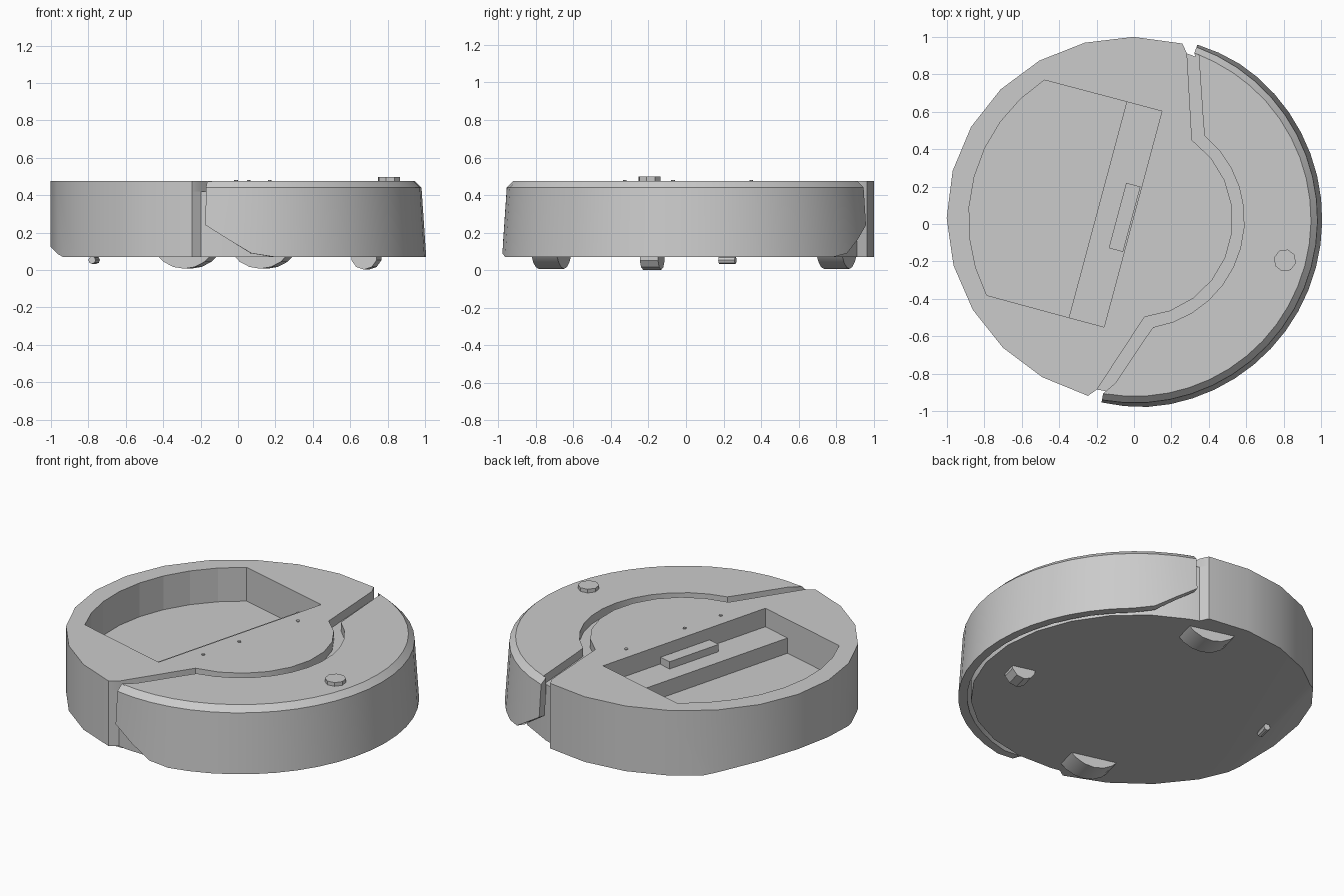
import bpy, bmesh
from math import sin, cos, pi, radians
from mathutils import Matrix, Vector

if "Cube" in bpy.data.objects:
    bpy.data.objects.remove(bpy.data.objects["Cube"])

# Local frame: +X is the driving direction, turned and shifted into place
FRAME = Matrix.Translation((0.006, 0.023, 0)) @ Matrix.Rotation(radians(-15), 4, 'Z')
BASE, DECK, TOP = 0.07, 0.42, 0.475

grey = bpy.data.materials.new("plain_grey")
grey.use_nodes = True
colour = (0.6, 0.6, 0.6, 1)
grey.diffuse_color = colour
grey.node_tree.nodes["Principled BSDF"].inputs["Base Color"].default_value = colour


def finish(name, bm, smooth=True):
    bmesh.ops.recalc_face_normals(bm, faces=bm.faces)
    mesh = bpy.data.meshes.new(name)
    bm.to_mesh(mesh)
    bm.free()
    mesh.materials.append(grey)
    obj = bpy.data.objects.new(name, mesh)
    obj.matrix_world = FRAME
    bpy.context.collection.objects.link(obj)
    if smooth:
        bpy.ops.object.select_all(action='DESELECT')
        obj.select_set(True)
        bpy.context.view_layer.objects.active = obj
        bpy.ops.object.shade_smooth_by_angle(angle=radians(28))
    return obj


def prism(outline, z0, z1):
    bm = bmesh.new()
    face = bm.faces.new([bm.verts.new((x, y, z0)) for x, y in outline])
    ext = bmesh.ops.extrude_face_region(bm, geom=[face])
    verts = [v for v in ext["geom"] if isinstance(v, bmesh.types.BMVert)]
    bmesh.ops.translate(bm, verts=verts, vec=(0, 0, z1 - z0))
    return bm


def arc(a, b, start, end, n):
    angles = [radians(start + (end - start) * i / n) for i in range(n + 1)]
    return [(a * cos(t), b * sin(t)) for t in angles]


def box(x0, x1, y0, y1):
    return [(x0, y0), (x1, y0), (x1, y1), (x0, y1)]


def cut(obj, cutter):
    cutter.hide_render = True
    cutter.hide_viewport = True
    mod = obj.modifiers.new("pocket", 'BOOLEAN')
    mod.operation = 'DIFFERENCE'
    mod.solver = 'EXACT'
    mod.object = cutter


def cylinder(name, centre, radius, length, sides, axis):
    bm = bmesh.new()
    turn = Matrix.Rotation(pi / 2, 4, 'X') if axis == 'Y' else Matrix()
    bmesh.ops.create_cone(bm, cap_ends=True, segments=sides, radius1=radius,
                          radius2=radius, depth=length,
                          matrix=Matrix.Translation(centre) @ turn)
    return finish(name, bm)


# Rear half outline with the small returns at the bumper gaps
rear = [(0.038, 0.93)] + arc(1.01, 0.975, 90, 270, 12) + [(0.038, -0.93)]

# Lower chassis: rear half plus the recessed nose, sloped up at the rear underside
bm = prism(rear + arc(0.93, 0.93, -84, 84, 12), BASE, DECK)
bmesh.ops.bisect_plane(bm, geom=bm.verts[:] + bm.edges[:] + bm.faces[:],
                       plane_co=(-0.83, 0, BASE), plane_no=Vector((-0.36, 0, -1)),
                       clear_outer=True)
bmesh.ops.holes_fill(bm, edges=[e for e in bm.edges if e.is_boundary])
chassis = finish("chassis", bm)

# Upper body with its rounded front edge along the groove
upper_body = finish("upper_body", prism(rear + arc(0.523, 0.523, -69.5, 69.5, 9), DECK, TOP))

# Bin pocket: deep rear part and a shallow shelf at the front
half = 0.597
curve = arc(0.89, 0.89, 138, 222, 8)
shelf = finish("shelf_cutter", prism(box(-0.207, -0.012, -half, half), 0.36, 0.6), False)
deep = finish("bin_cutter", prism([(-0.207, half)] + curve + [(-0.207, -half)], 0.265, 0.6), False)
for part in (chassis, upper_body):
    cut(part, shelf)
    cut(part, deep)
finish("bin_latch", prism(box(-0.097, -0.018, -0.183, 0.178), 0.35, 0.405), False)

# Bumper: sections swept round the nose, each from groove edge to lower skirt
N = 24
outer = arc(1, 1, -85.4, 85.4, N)
ends = [(0.10 + 0.14 * i / 6, 0.94 - 0.41 * i / 6) for i in range(6)]
inner = ([(x, -y) for x, y in ends] + arc(0.583, 0.583, -65.5, 65.5, N - 12) + ends[::-1])


def bumper_section(o, i):
    low = max(BASE, 0.24 - (o[0] - 0.08) * 0.62)

    def ring(scale, z):
        return (o[0] * scale, o[1] * scale * 1.005, z)
    skirt = 1.0 - 0.025 * (low - BASE) / 0.37
    return [(*i, TOP), ring(0.94, TOP), ring(0.975, 0.44), ring(skirt, low),
            ring(0.95, low), ring(0.94, DECK + 0.003), (*i, DECK + 0.003)]


bm = bmesh.new()
rows = [[bm.verts.new(p) for p in bumper_section(o, i)] for o, i in zip(outer, inner)]
for a, b in zip(rows, rows[1:]):
    for k in range(len(a)):
        m = (k + 1) % len(a)
        bm.faces.new((a[k], a[m], b[m], b[k]))
bm.faces.new(rows[0])
bm.faces.new(rows[-1])
finish("bumper", bm)

# Wheels and casters
for name, side in (("left_wheel", 1), ("right_wheel", -1)):
    cylinder(name, (-0.075, 0.787 * side, 0.2), 0.193, 0.14, 20, 'Y')
cylinder("front_caster", (0.71, -0.02, 0.075), 0.073, 0.1, 10, 'Y')
cylinder("rear_caster", (-0.8, -0.01, 0.053), 0.02, 0.09, 8, 'Y')

# Top button and indicator studs
cylinder("power_button", (0.83, -0.003, 0.484), 0.06, 0.028, 8, 'Z')
for n, y in enumerate((0.355, -0.076, -0.341)):
    cylinder("indicator_%d" % (n + 1), (0.074, y, TOP), 0.01, 0.012, 8, 'Z')
